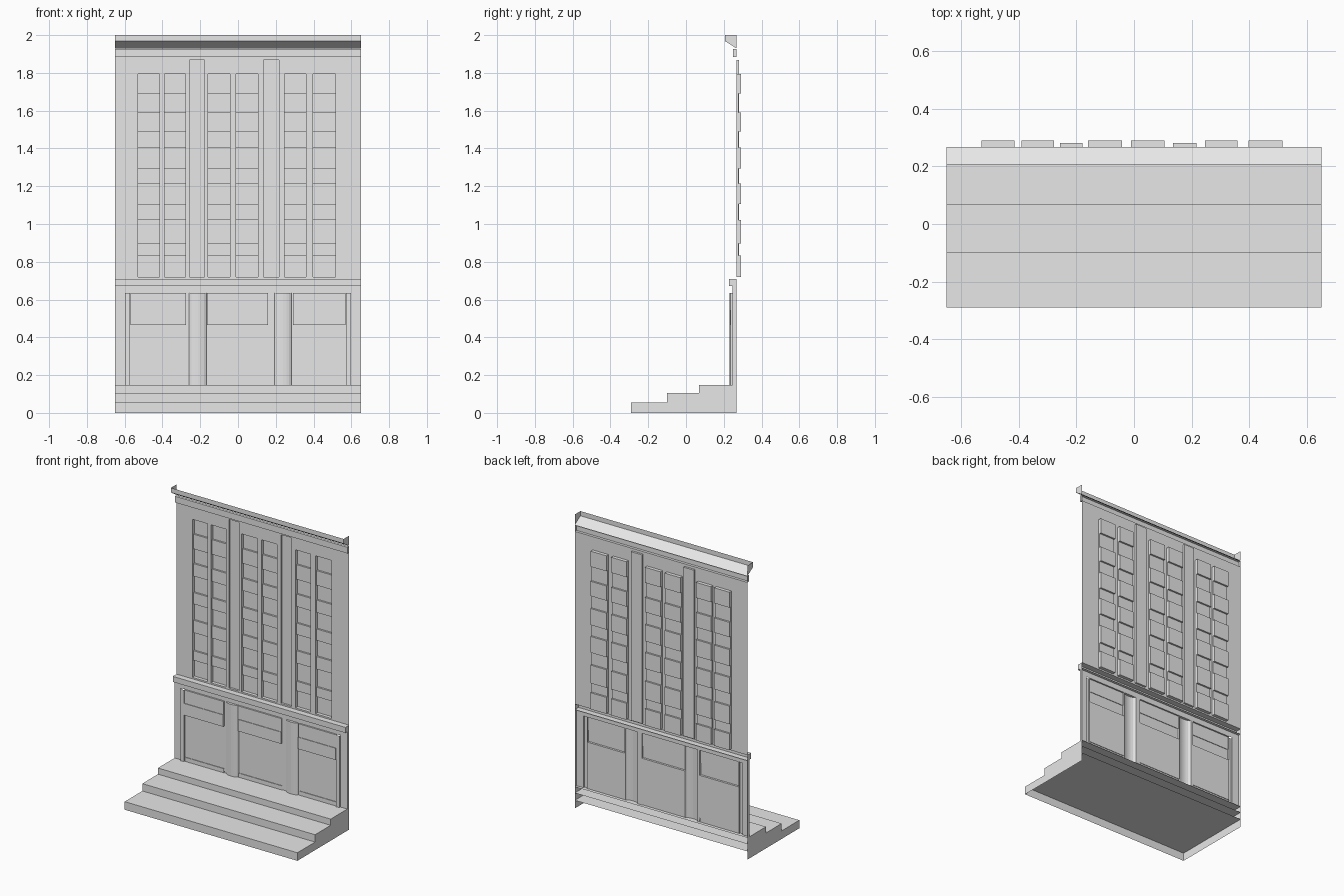
import bpy, bmesh, math

if "Cube" in bpy.data.objects:
    bpy.data.objects.remove(bpy.data.objects["Cube"])

# One plain grey for the whole facade
grey = bpy.data.materials.new("plain_grey")
grey.diffuse_color = (0.8, 0.8, 0.8, 1)
grey.use_nodes = True
grey.node_tree.nodes["Principled BSDF"].inputs["Base Color"].default_value = grey.diffuse_color

W = 0.65       # half width
WALL = 0.267   # y of the main wall sheet
LOW = 0.247    # y of the lower wall sheet


def make(name, quads):
    """Object from a list of faces, each a list of points."""
    bm = bmesh.new()
    for q in quads:
        bm.faces.new([bm.verts.new(p) for p in q])
    bmesh.ops.remove_doubles(bm, verts=bm.verts, dist=1e-5)
    bmesh.ops.dissolve_limit(bm, angle_limit=0.01, verts=bm.verts, edges=bm.edges)
    me = bpy.data.meshes.new(name)
    bm.to_mesh(me)
    bm.free()
    me.materials.append(grey)
    ob = bpy.data.objects.new(name, me)
    bpy.context.collection.objects.link(ob)
    return ob


def along_x(pts, x0, x1, extra=None):
    """Open (y, z) profile swept along x; extra points close the end caps."""
    out = [[(x0, *p), (x1, *p), (x1, *q), (x0, *q)] for p, q in zip(pts, pts[1:])]
    if extra is not None:
        ring = pts + extra
        out.append([(x0, *p) for p in ring])
        out.append([(x1, *p) for p in reversed(ring)])
    return out


def along_z(pts, z0, z1):
    """Open (x, y) plan profile swept upward."""
    return [[(*p, z0), (*q, z0), (*q, z1), (*p, z1)] for p, q in zip(pts, pts[1:])]


# Steps: three slabs, open below and behind
for name, y, z0, z1 in (("bottom_step", -0.29, 0, 0.055),
                        ("middle_step", -0.10, 0.055, 0.105),
                        ("top_step", 0.068, 0.105, 0.147)):
    make(name, along_x([(y, z0), (y, z1), (WALL, z1)], -W, W, [(WALL, z0)]))

# Ground floor bays: low sill, wall and a protruding hollow sign band
for i, (x0, x1) in enumerate(((-0.57, -0.275), (-0.165, 0.16), (0.29, 0.57))):
    sill, band, head = LOW - 0.004, LOW - 0.014, LOW - 0.010
    prof = [(sill, 0.147), (sill, 0.175), (LOW, 0.175), (LOW, 0.465),
            (band, 0.465), (band, 0.545), (head, 0.545), (head, 0.635), (LOW, 0.635)]
    faces = along_x(prof, x0, x1)
    ring = prof[3:]
    faces += [[(x0, *p) for p in ring], [(x1, *p) for p in reversed(ring)]]
    make(f"ground_floor_bay_{i + 1}", faces)

# Rounded pillars between the bays
for i, (x0, x1, cx) in enumerate(((-0.275, -0.165, -0.213), (0.16, 0.29, 0.238))):
    r = 0.046
    arc = [(cx - r * math.cos(math.pi * k / 8), LOW - 0.018 * math.sin(math.pi * k / 8))
           for k in range(9)]
    ob = make(f"rounded_pillar_{i + 1}", along_z([(x0, LOW)] + arc + [(x1, LOW)], 0.147, 0.635))
    cap = bmesh.new()
    cap.from_mesh(ob.data)
    cap.faces.new([cap.verts.new((x, y, 0.635)) for x, y in arc])
    cap.to_mesh(ob.data)
    cap.free()

# End posts with returns to the wall plane
for side, name in ((-1, "left_post"), (1, "right_post")):
    p = LOW - 0.012
    pts = [(W, WALL), (W, LOW), (0.598, LOW), (0.598, p), (0.572, p), (0.572, LOW), (0.57, LOW)]
    pts = [(side * x, y) for x, y in pts]
    make(name, along_z(pts if side < 0 else pts[::-1], 0.147, 0.635))

# Strip under the middle ledge, then the ledge itself
make("ledge_frieze", along_x([(LOW, 0.635), (LOW, 0.672)], -W, W, [(WALL, 0.672), (WALL, 0.635)]))
make("middle_ledge", along_x([(WALL, 0.672), (0.227, 0.672), (0.227, 0.71), (WALL, 0.71)],
                             -W, W, []))

# Upper wall: one sheet with recessed window columns and pilaster strips
windows = [(-0.53, -0.415), (-0.39, -0.278), (-0.16, -0.042),
           (-0.01, 0.106), (0.246, 0.36), (0.397, 0.515)]
strips = [(-0.256, -0.178), (0.135, 0.217)]
panes = [(0.72, 0.832), (0.897, 1.02), (1.105, 1.215),
         (1.293, 1.405), (1.49, 1.59), (1.69, 1.795)]


def inside(v, spans):
    return any(a < v < b for a, b in spans)


def depth(x, z):
    if inside(x, strips) and 0.72 < z < 1.868:
        return 0.281
    if inside(x, windows) and 0.72 < z < 1.795:
        return 0.29 if inside(z, panes) else 0.278
    return WALL


xs = sorted({-W, W, *(v for s in windows + strips for v in s)})
zs = sorted({0.71, 1.868, 1.885, *(v for s in panes for v in s)})
cells = {}
for i in range(len(xs) - 1):
    for j in range(len(zs) - 1):
        cells[i, j] = depth((xs[i] + xs[i + 1]) / 2, (zs[j] + zs[j + 1]) / 2)
faces = []
for (i, j), a in cells.items():
    x0, x1, z0, z1 = xs[i], xs[i + 1], zs[j], zs[j + 1]
    faces.append([(x0, a, z0), (x1, a, z0), (x1, a, z1), (x0, a, z1)])
    b = cells.get((i + 1, j), a)
    if b != a:   # side of a recess
        faces.append([(x1, a, z0), (x1, b, z0), (x1, b, z1), (x1, a, z1)])
    b = cells.get((i, j + 1), a)
    if b != a:   # top or bottom of a recess
        faces.append([(x0, a, z1), (x1, a, z1), (x1, b, z1), (x0, b, z1)])
make("upper_wall", faces)

# Upper band and sloped roof cornice, open behind
make("upper_band", along_x([(WALL, 1.885), (0.249, 1.885), (0.249, 1.927), (WALL, 1.927)],
                           -W, W, []))
make("roof_cornice", along_x([(WALL, 1.93), (0.207, 1.968), (0.207, 2.0)],
                             -W, W, [(WALL, 2.0)]))
